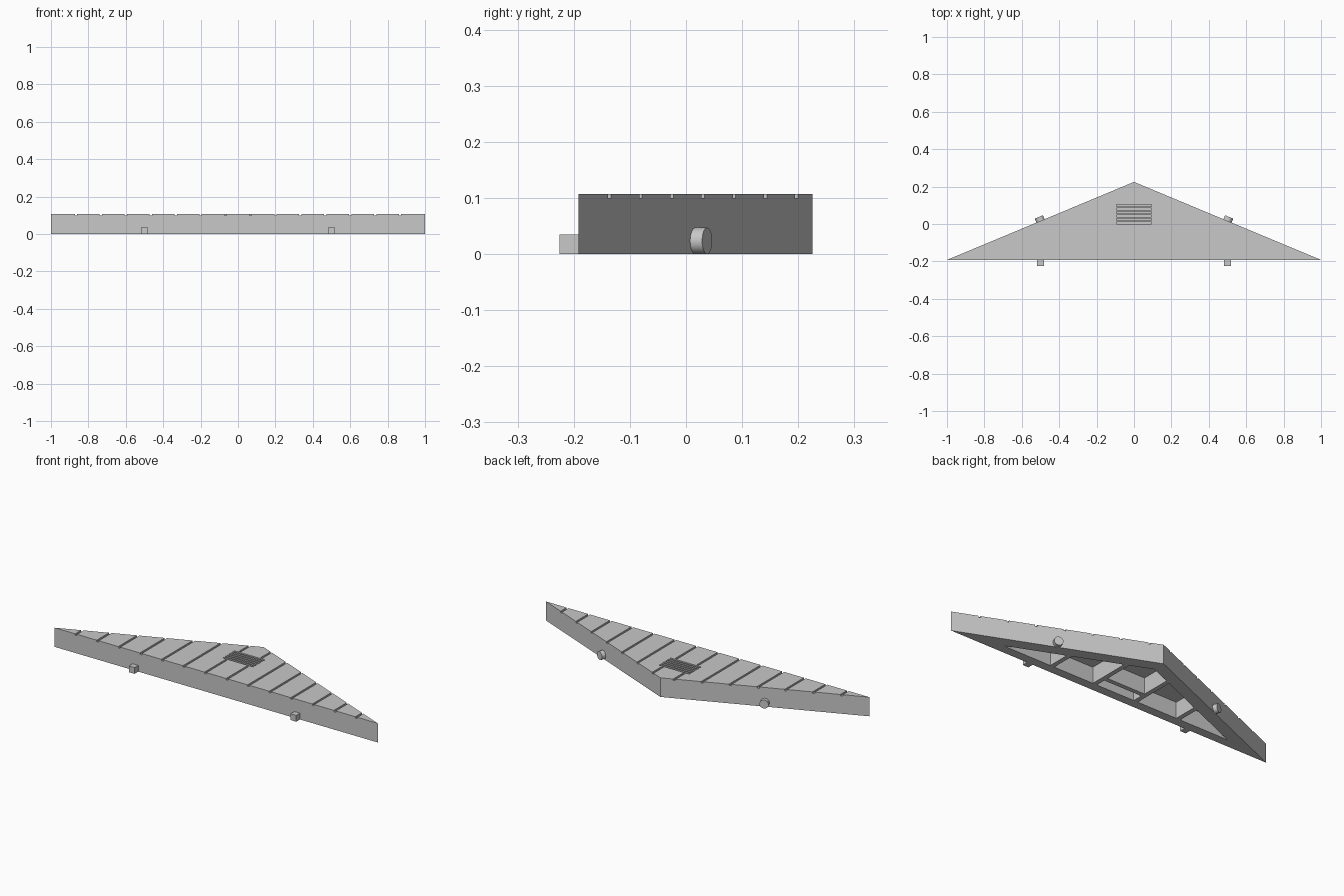
import bpy, bmesh
from math import pi, sin, cos, atan2
from mathutils import Matrix, Vector

if "Cube" in bpy.data.objects:
    bpy.data.objects.remove(bpy.data.objects["Cube"])

FRONT, APEX, TOP = -0.192, 0.225, 0.107
SLOPE = APEX - FRONT          # fall in y per unit of x
WALL, ROOF = 0.05, 0.09
INNER_FRONT, INNER_APEX = FRONT + WALL, APEX - 0.07

grey = bpy.data.materials.new("plain grey")
grey.use_nodes = True
colour = (0.58, 0.58, 0.58, 1)
grey.diffuse_color = colour
grey.node_tree.nodes["Principled BSDF"].inputs["Base Color"].default_value = colour


def add_prism(bm, outline, z0, z1):
    """Extrude a counter-clockwise outline between two heights."""
    low = [bm.verts.new((x, y, z0)) for x, y in outline]
    high = [bm.verts.new((x, y, z1)) for x, y in outline]
    bm.faces.new(low[::-1])
    bm.faces.new(high)
    n = len(outline)
    for i in range(n):
        j = (i + 1) % n
        bm.faces.new((low[i], low[j], high[j], high[i]))


def finish(bm, name):
    mesh = bpy.data.meshes.new(name)
    bm.normal_update()
    bm.to_mesh(mesh)
    bm.free()
    mesh.materials.append(grey)
    obj = bpy.data.objects.new(name, mesh)
    bpy.context.collection.objects.link(obj)
    return obj


def prism(name, outline, z0, z1):
    bm = bmesh.new()
    add_prism(bm, outline, z0, z1)
    return finish(bm, name)


def rect(x0, x1, y0, y1):
    return [(x0, y0), (x1, y0), (x1, y1), (x0, y1)]


def triangle(front, apex):
    half = (apex - front) / SLOPE
    return [(-half, front), (half, front), (0, apex)]


def stadium(half, y, r, steps=6):
    """Slot outline with round ends."""
    pts = []
    for side, start in ((1, -pi / 2), (-1, pi / 2)):
        for i in range(steps + 1):
            a = start + pi * i / steps
            pts.append((side * (half - r) + r * cos(a), y + r * sin(a)))
    return pts


# Wedge body with hollow underside, plank grooves and vent slots
body = prism("wedge_body", triangle(FRONT, APEX), 0, TOP)
cavity = prism("cavity_cutter", triangle(INNER_FRONT, INNER_APEX), -0.05, ROOF)

bm = bmesh.new()
for i in range(-7, 7):
    x = (i + 0.5) * 2 / 15
    spans = [(-0.3, 0.3)]
    if abs(x) < 0.1:            # grooves stop around the vent
        spans = [(-0.3, -0.008), (0.113, 0.3)]
    for y0, y1 in spans:
        add_prism(bm, rect(x - 0.006, x + 0.006, y0, y1), TOP - 0.008, TOP + 0.05)
for i in range(6):
    add_prism(bm, stadium(0.095, 0.006 + i * 0.0185, 0.006), TOP - 0.01, TOP + 0.05)
grooves = finish(bm, "groove_cutter")

for cutter in (cavity, grooves):
    cutter.hide_render = True
    mod = body.modifiers.new(cutter.name, "BOOLEAN")
    mod.operation = "DIFFERENCE"
    mod.solver = "EXACT"
    mod.object = cutter
bpy.context.view_layer.update()
evaluated = body.evaluated_get(bpy.context.evaluated_depsgraph_get())
carved = bpy.data.meshes.new_from_object(evaluated)
body.modifiers.clear()
body.data = carved
for cutter in (cavity, grooves):
    bpy.data.objects.remove(cutter)

# Underside ribs running front to back
for side, word in ((1, "left"), (-1, "right")):
    for x, place in ((0.13, "inner"), (0.4, "outer")):
        x0, x1 = side * x - 0.0125, side * x + 0.0125
        outline = [(x0, INNER_FRONT), (x1, INNER_FRONT),
                   (x1, INNER_APEX - SLOPE * abs(x1)),
                   (x0, INNER_APEX - SLOPE * abs(x0))]
        prism(f"{place}_rib_{word}", outline, 0, ROOF)

# Cross rib between the inner ribs
prism("cross_rib", rect(-0.1175, 0.1175, -0.085, -0.06), 0, ROOF)

# Square studs on the front, round studs on the sloping backs
for side, word in ((1, "left"), (-1, "right")):
    x = side * 0.5
    prism(f"square_stud_{word}", rect(x - 0.0175, x + 0.0175, -0.225, FRONT), 0, 0.035)

    normal = Vector((side * SLOPE, 1, 0)).normalized()
    base = Vector((x, APEX - SLOPE * 0.5, 0.0235))
    length = 0.023
    turn = normal.to_track_quat("Z", "Y").to_matrix().to_4x4()
    bm = bmesh.new()
    bmesh.ops.create_cone(bm, cap_ends=True, segments=32, radius1=0.0235,
                          radius2=0.0235, depth=length,
                          matrix=Matrix.Translation(base + normal * length / 2) @ turn)
    for face in bm.faces:
        face.smooth = len(face.verts) == 4
    for edge in bm.edges:
        edge.smooth = all(f.smooth for f in edge.link_faces)
    finish(bm, f"round_stud_{word}")
